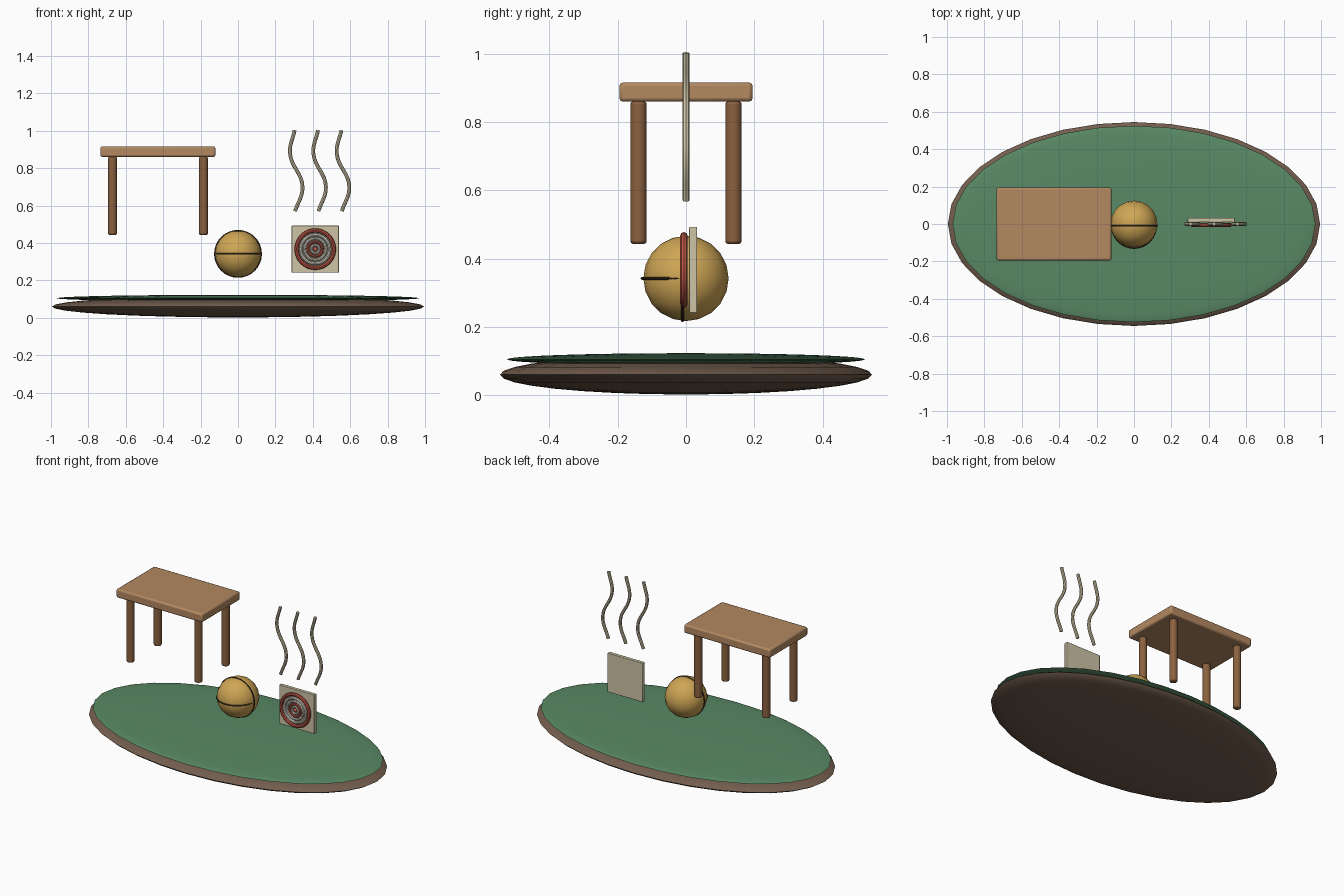
import bpy, math

if "Cube" in bpy.data.objects:
    bpy.data.objects.remove(bpy.data.objects["Cube"])

def mat(name, rgb):
    m = bpy.data.materials.new(name)
    m.diffuse_color = (*rgb, 1)
    m.use_nodes = True
    m.node_tree.nodes["Principled BSDF"].inputs["Base Color"].default_value = m.diffuse_color
    return m

GREEN = mat("felt_green", (0.10, 0.25, 0.13))
EARTH = mat("dark_brown", (0.17, 0.11, 0.075))
WOOD = mat("light_wood", (0.45, 0.25, 0.12))
LEG = mat("leg_wood", (0.26, 0.12, 0.05))
GOLD = mat("ball_gold", (0.62, 0.38, 0.09))
BLACK = mat("seam_dark", (0.05, 0.03, 0.015))
CREAM = mat("cream", (0.62, 0.55, 0.38))
WHITE = mat("off_white", (0.75, 0.72, 0.62))
RED = mat("red", (0.50, 0.09, 0.06))

def finish(name, material, bevel=0, smooth=True):
    o = bpy.context.object
    o.name = name
    o.data.materials.append(material)
    bpy.ops.object.transform_apply(location=False, rotation=True, scale=True)
    if bevel:
        b = o.modifiers.new("bevel", 'BEVEL')
        b.width, b.segments = bevel, 2
    if smooth:
        bpy.ops.object.shade_smooth_by_angle(angle=math.radians(40))
    return o

def ball(name, loc, scale, material, seg=32, rings=16):
    bpy.ops.mesh.primitive_uv_sphere_add(segments=seg, ring_count=rings, radius=1, location=loc)
    bpy.context.object.scale = scale
    return finish(name, material)

def box(name, loc, size, material, bevel):
    bpy.ops.mesh.primitive_cube_add(size=1, location=loc)
    bpy.context.object.scale = size
    return finish(name, material, bevel)

def ring(name, loc, R, r, material, upright=True, seg=32):
    bpy.ops.mesh.primitive_torus_add(location=loc, major_radius=R, minor_radius=r,
                                     major_segments=seg, minor_segments=8)
    if upright:
        bpy.context.object.rotation_euler.x = math.pi / 2
    return finish(name, material)

# Oval base with green top layer
ball("base_oval", (0, 0, 0.06), (0.995, 0.545, 0.058), EARTH)
ball("green_top", (0, 0, 0.105), (0.97, 0.525, 0.018), GREEN)

# Floating table
TX, TZ = -0.428, 0.888
box("table_top", (TX, 0, TZ), (0.615, 0.39, 0.056), WOOD, 0.01)
for sx, a in ((-1, "left"), (1, "right")):
    for sy, b in ((-1, "front"), (1, "back")):
        bpy.ops.mesh.primitive_cylinder_add(vertices=16, radius=0.024, depth=0.418,
                                            location=(TX + sx * 0.243, sy * 0.139, 0.652))
        finish(f"table_leg_{b}_{a}", LEG, 0.008)

# Ball with upright seam and horizontal seam showing at the front
ball("ball", (0, 0, 0.342), (0.125, 0.125, 0.125), GOLD, 20, 10)
ring("ball_seam_upright", (0, -0.01, 0.342), 0.124, 0.004, BLACK)
ring("ball_seam_level", (0, -0.01, 0.342), 0.119, 0.004, BLACK, upright=False)

# Target board with concentric rings
CX, CZ = 0.413, 0.367
box("target_board", (CX, 0.021, CZ), (0.252, 0.023, 0.252), CREAM, 0.003)
for i, (R, r, m) in enumerate(((0.100, 0.011, RED), (0.077, 0.009, WHITE), (0.057, 0.008, WHITE),
                               (0.038, 0.008, RED), (0.022, 0.007, WHITE))):
    ring(f"target_ring_{i + 1}", (CX, -0.006, CZ), R, r, m)
ball("target_centre", (CX, -0.006, CZ), (0.012, 0.010, 0.012), RED, 16, 8)

# Three wavy steam strands
PATH = ((0.305, 0.57), (0.345, 0.70), (0.278, 0.88), (0.303, 1.003))
for i in range(3):
    cu = bpy.data.curves.new("steam", 'CURVE')
    cu.dimensions = '3D'
    cu.bevel_depth, cu.bevel_resolution, cu.use_fill_caps = 0.010, 2, True
    cu.resolution_u = 8
    sp = cu.splines.new('BEZIER')
    sp.bezier_points.add(len(PATH) - 1)
    for p, (x, z) in zip(sp.bezier_points, PATH):
        p.co = (x + 0.125 * i, 0, z)
        p.handle_left_type = p.handle_right_type = 'AUTO'
    o = bpy.data.objects.new(f"steam_strand_{i + 1}", cu)
    bpy.context.collection.objects.link(o)
    bpy.ops.object.select_all(action='DESELECT')
    o.select_set(True)
    bpy.context.view_layer.objects.active = o
    bpy.ops.object.convert(target='MESH')
    finish(f"steam_strand_{i + 1}", CREAM)
